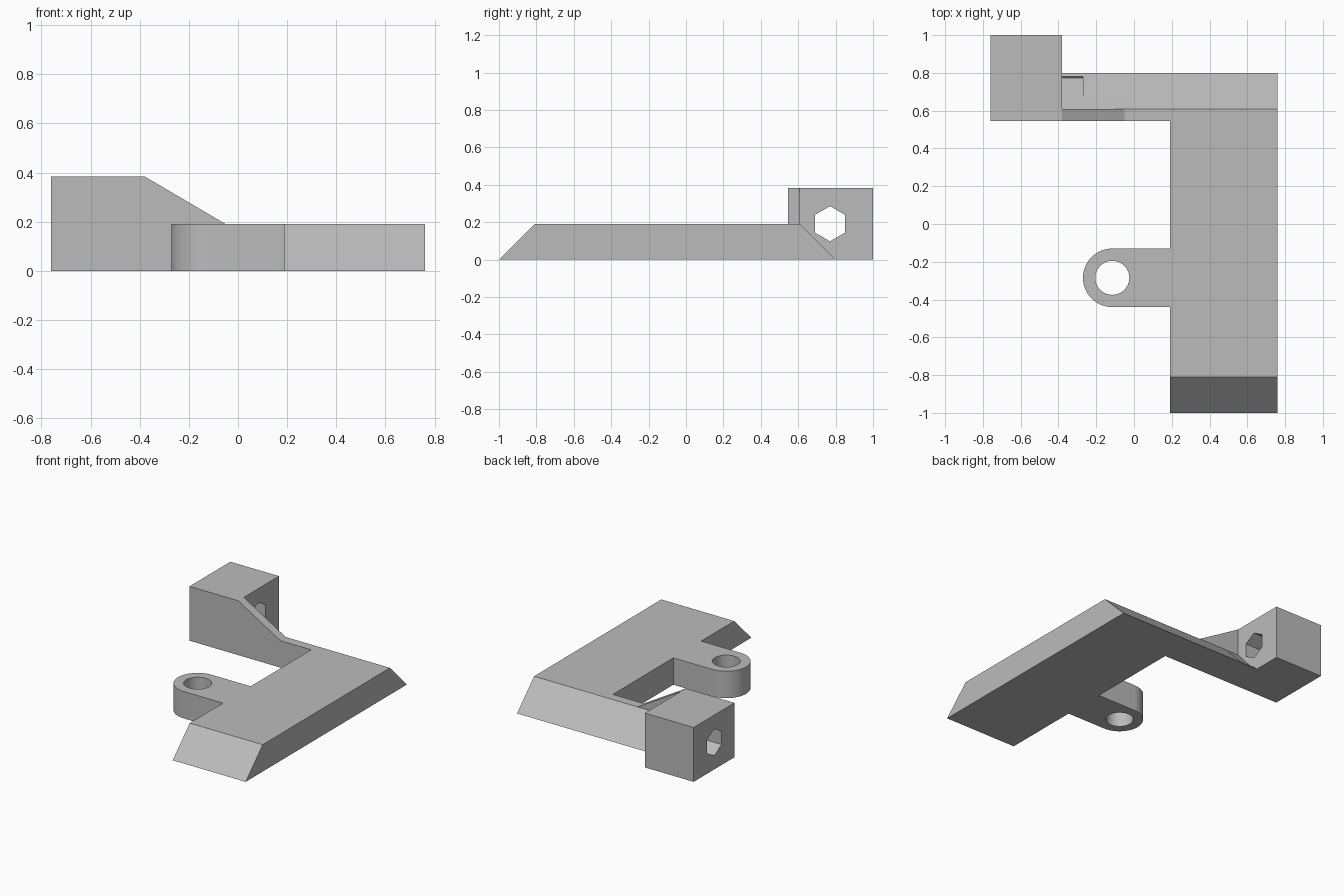
import bpy, bmesh, math
from mathutils import Vector

default = bpy.data.objects.get("Cube")
if default:
    bpy.data.objects.remove(default, do_unlink=True)

grey = bpy.data.materials.new("plain grey")
grey.use_nodes = True
grey.diffuse_color = (0.5, 0.5, 0.5, 1)
grey.node_tree.nodes["Principled BSDF"].inputs["Base Color"].default_value = (0.5, 0.5, 0.5, 1)

T = 0.19          # plate thickness
TOP = 0.384       # block height


def prism(name, outline, axis, lo, hi):
    """Extrude a 2D outline along an axis, from lo to hi."""
    place = {"x": lambda a, b, c: (c, a, b),
             "y": lambda a, b, c: (a, c, b),
             "z": lambda a, b, c: (a, b, c)}[axis]
    bm = bmesh.new()
    face = bm.faces.new([bm.verts.new(place(a, b, lo)) for a, b in outline])
    ext = bmesh.ops.extrude_face_region(bm, geom=[face])
    moved = [v for v in ext["geom"] if isinstance(v, bmesh.types.BMVert)]
    bmesh.ops.translate(bm, verts=moved, vec=Vector(place(0, 0, hi - lo)))
    bmesh.ops.recalc_face_normals(bm, faces=bm.faces)
    mesh = bpy.data.meshes.new(name)
    bm.to_mesh(mesh)
    bm.free()
    mesh.materials.append(grey)
    obj = bpy.data.objects.new(name, mesh)
    bpy.context.collection.objects.link(obj)
    return obj


def arc(cx, cy, r, start, end, steps):
    return [(cx + r * math.cos(math.radians(start + (end - start) * i / steps)),
             cy + r * math.sin(math.radians(start + (end - start) * i / steps)))
            for i in range(steps + 1)]


def combine(target, tool, operation):
    """Apply a boolean and discard the tool."""
    tool.hide_render = True
    bpy.context.view_layer.objects.active = target
    mod = target.modifiers.new(operation.lower(), "BOOLEAN")
    mod.operation, mod.solver, mod.object = operation, "EXACT", tool
    bpy.ops.object.modifier_apply(modifier=mod.name)
    bpy.data.objects.remove(tool, do_unlink=True)


# Long plate with bevelled ends
bracket = prism("bracket", [(-1, 0), (0.8, 0), (0.61, T), (-0.81, T)], "x", 0.19, 0.76)

# Side arm sharing the rear bevel
arm = prism("arm", [(0.545, 0), (0.8, 0), (0.61, T), (0.545, T)], "x", -0.45, 0.3)

# End block and its thin sloping gusset
block = prism("block", [(0.545, 0), (1, 0), (1, TOP), (0.545, TOP)], "x", -0.76, -0.38)
gusset = prism("gusset", [(-0.5, 0.1), (-0.05, 0.1), (-0.05, T), (-0.38, TOP), (-0.5, TOP)],
               "y", 0.545, 0.608)

# Rounded tab on the inner side of the plate
CX, CY, R = -0.115, -0.285, 0.155
tab = prism("tab", [(0.3, CY + R)] + arc(CX, CY, R, 90, 270, 32) + [(0.3, CY - R)], "z", 0, T)

for part in (arm, gusset, block, tab):
    combine(bracket, part, "UNION")

# Holes and the shallow clearance pocket beside the block
tab_hole = prism("tab_hole_cutter", arc(CX, CY, 0.09, 0, 360, 48)[:-1], "z", -0.1, 0.4)
hex_hole = prism("hex_hole_cutter", arc(0.77, 0.192, 0.094, 30, 390, 6)[:-1], "x", -0.9, -0.37)
pocket = prism("pocket_cutter", [(0.615, 0.185), (0.772, 0.008), (0.782, 0.018), (0.8, 0.3),
                                 (0.615, 0.3)], "x", -0.38, -0.27)
for cutter in (tab_hole, hex_hole, pocket):
    combine(bracket, cutter, "DIFFERENCE")

# Merge flat regions and shade the round walls smooth
bm = bmesh.new()
bm.from_mesh(bracket.data)
bmesh.ops.remove_doubles(bm, verts=bm.verts, dist=0.0001)
bmesh.ops.dissolve_limit(bm, angle_limit=math.radians(0.5), verts=bm.verts, edges=bm.edges)
bm.to_mesh(bracket.data)
bm.free()
bpy.ops.object.select_all(action="DESELECT")
bracket.select_set(True)
bpy.context.view_layer.objects.active = bracket
bpy.ops.object.shade_smooth_by_angle(angle=math.radians(30))
